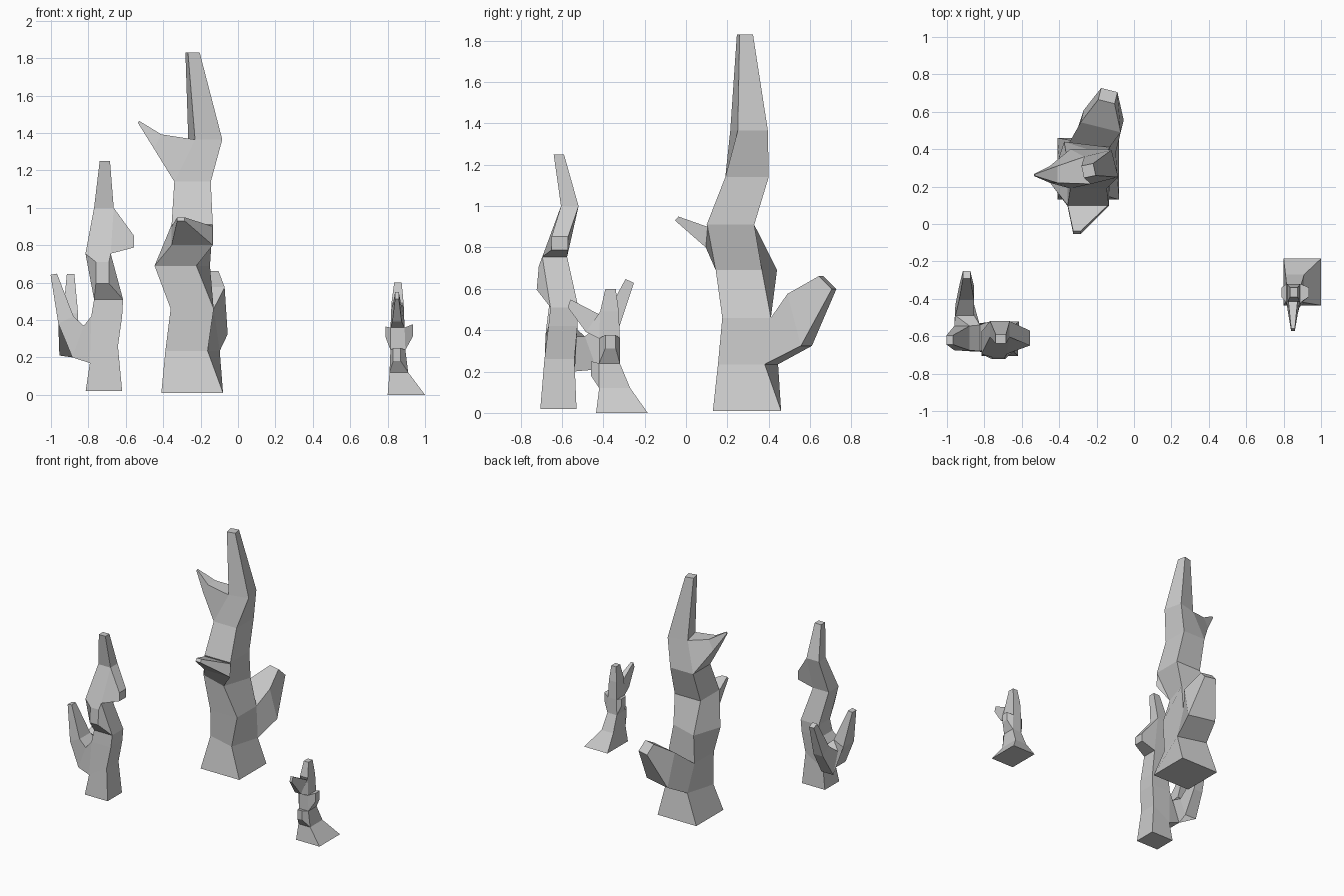
import bpy, bmesh
from math import sin, cos, radians
from mathutils import Vector

if "Cube" in bpy.data.objects:
    bpy.data.objects.remove(bpy.data.objects["Cube"])

UP = Vector((0, 0, 1))
FRONT, RIGHT, BACK, LEFT = range(4)


def skin(bm, a, b):
    for k in range(4):
        n = (k + 1) % 4
        bm.faces.new((a[k], a[n], b[n], b[k]))


def trunk(bm, rings):
    """Loft of rectangles: x, y, z, width, depth, turn, tilt along x, tilt along y."""
    out = []
    for x, y, z, w, d, turn, tx, ty in rings:
        c, s = cos(radians(turn)), sin(radians(turn))
        ring = []
        for u, v in ((-1, -1), (1, -1), (1, 1), (-1, 1)):
            dx, dy = u * w / 2, v * d / 2
            ring.append(bm.verts.new((x + dx * c - dy * s, y + dx * s + dy * c,
                                      z + u * tx / 2 + v * ty / 2)))
        out.append(ring)
    for a, b in zip(out, out[1:]):
        skin(bm, a, b)
    bm.faces.new(out[0][::-1])
    bm.faces.new(out[-1])
    return out


def branch(bm, rings, i, side, heading, steps, shift=0):
    """Replace one side face by a branch; steps are x, y, z, width, height, pitch."""
    n = (side + 1) % 4
    base = [rings[i][side], rings[i][n], rings[i + 1][n], rings[i + 1][side]]
    bm.faces.remove(bm.faces.get(base))
    out = [base[shift:] + base[:shift]]
    o = Vector((*heading, 0)).normalized()
    r = UP.cross(o)
    for x, y, z, w, h, pitch in steps:
        p = radians(pitch)
        u = UP * cos(p) - o * sin(p)
        c = Vector((x, y, z))
        ring = [bm.verts.new(c + r * a * w / 2 + u * b * h / 2)
                for a, b in ((-1, -1), (1, -1), (1, 1), (-1, 1))]
        skin(bm, out[-1], ring)
        out.append(ring)
    bm.faces.new(out[-1])
    return out


def finish(bm, name):
    bmesh.ops.recalc_face_normals(bm, faces=bm.faces[:])
    me = bpy.data.meshes.new(name)
    bm.to_mesh(me)
    bm.free()
    bpy.context.collection.objects.link(bpy.data.objects.new(name, me))


# Tall middle trunk with three branches
bm = bmesh.new()
t = trunk(bm, [
    (-.245, .295, .01, .33, .33, 0, 0, 0),
    (-.243, .30, .235, .235, .235, -16, 0, 0),
    (-.245, .293, .46, .23, .235, 0, 0, 0),
    (-.298, .292, .69, .235, .235, -18, 0, 0),
    (-.245, .215, .91, .22, .23, 0, 0, 0),
    (-.243, .295, 1.14, .195, .21, 0, 0, 0),
    (-.175, .305, 1.365, .15, .15, 14, 0, 0),
    (-.243, .285, 1.83, .064, .066, 12, 0, 0)])
branch(bm, t, 1, BACK, (.25, 1), [(-.17, .55, .45, .22, .26, 15),
                                  (-.14, .685, .63, .09, .09, 45)])
branch(bm, t, 3, FRONT, (0, -1), [(-.245, .10, .85, .22, .10, 5),
                                  (-.305, -.045, .94, .04, .025, 40)])
branch(bm, t, 5, LEFT, (-1, 0), [(-.43, .265, 1.355, .09, .085, 28),
                                 (-.532, .262, 1.46, .01, .012, 40)])
finish(bm, "tall_dead_trunk")

# Left trunk with forked arm, front knob and side bulge
bm = bmesh.new()
t = trunk(bm, [
    (-.717, -.617, .02, .195, .175, 0, 0, 0),
    (-.717, -.612, .215, .15, .145, 0, .09, 0),
    (-.702, -.595, .42, .165, .14, 0, 0, 0),
    (-.692, -.588, .51, .155, .135, 0, 0, 0),
    (-.748, -.635, .755, .135, .12, 0, 0, 0),
    (-.717, -.562, 1.0, .105, .085, 0, 0, 0),
    (-.712, -.615, 1.25, .055, .05, 0, 0, 0)])
branch(bm, t, 3, FRONT, (0, -1), [(-.725, -.717, .653, .07, .115, 5)])
branch(bm, t, 4, RIGHT, (1, 0), [(-.557, -.61, .82, .08, .065, 0)])
arm = branch(bm, t, 1, LEFT, (-1, 0), [(-.855, -.61, .285, .14, .18, 20),
                                       (-.92, -.61, .40, .13, .09, 65),
                                       (-.985, -.62, .645, .05, .035, 80)])
branch(bm, arm, 1, LEFT, (0, 1), [(-.905, -.46, .29, .10, .17, 20),
                                  (-.895, -.37, .41, .08, .09, 55),
                                  (-.895, -.272, .638, .04, .045, 65)], shift=1)
finish(bm, "forked_dead_trunk")

# Small right stump with flared root and stubs
bm = bmesh.new()
t = trunk(bm, [
    (.90, -.31, 0, .20, .25, 0, 0, 0),
    (.86, -.345, .12, .10, .15, 0, 0, 0),
    (.855, -.37, .24, .08, .10, 0, 0, 0),
    (.853, -.37, .36, .075, .10, 0, 0, 0),
    (.853, -.37, .49, .065, .09, 0, 0, 0),
    (.855, -.365, .60, .04, .05, 0, 0, 0)])
branch(bm, t, 1, FRONT, (0, -1), [(.85, -.46, .215, .04, .07, 0)])
branch(bm, t, 2, RIGHT, (1, 0), [(.935, -.365, .345, .05, .065, 0)])
branch(bm, t, 2, LEFT, (-1, 0), [(.788, -.365, .338, .05, .055, 0)])
branch(bm, t, 3, FRONT, (0, -1), [(.85, -.445, .43, .05, .11, 45),
                                  (.85, -.565, .53, .02, .04, 20)])
finish(bm, "small_stump")
